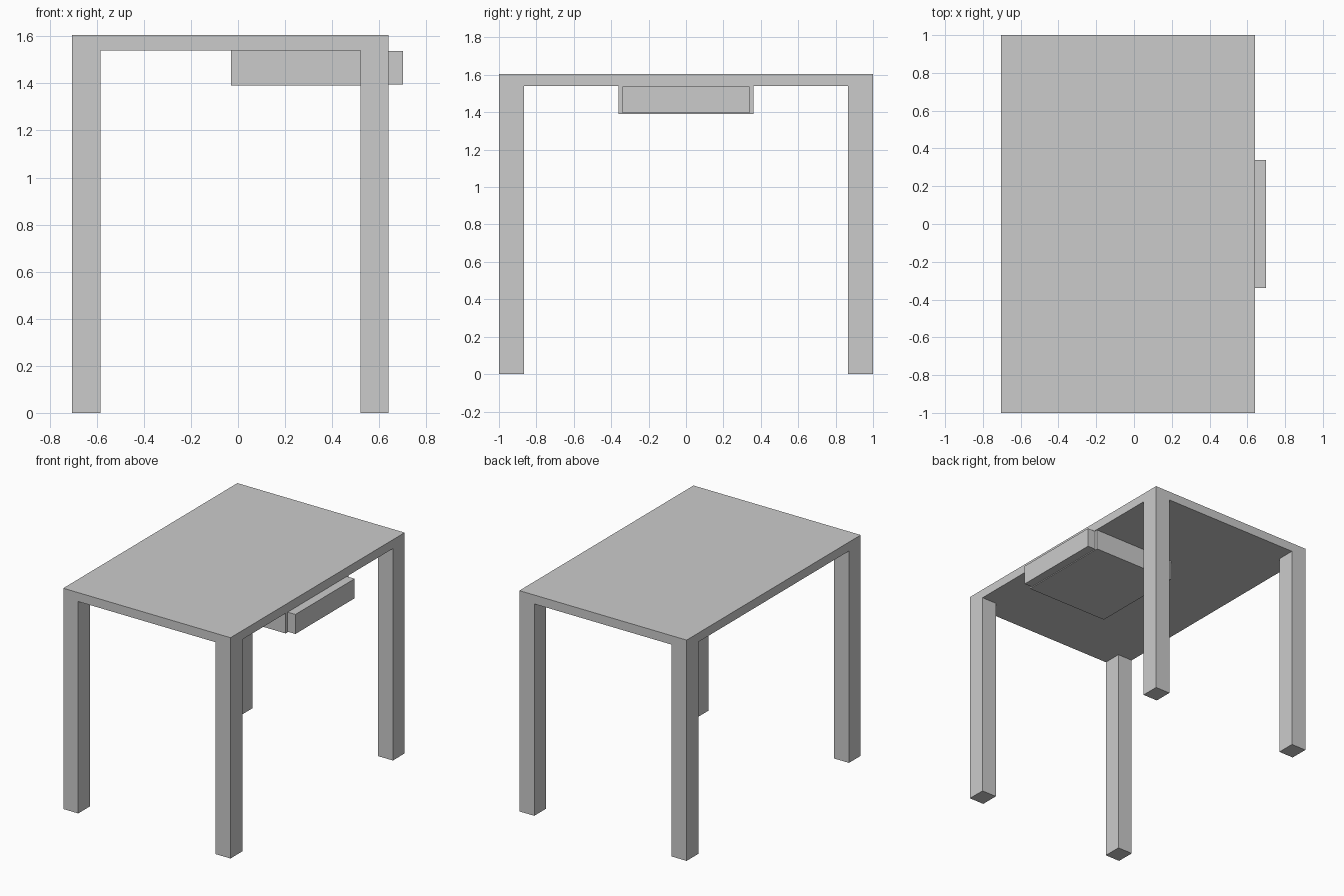
import bpy, bmesh
from mathutils import Vector

if "Cube" in bpy.data.objects:
    bpy.data.objects.remove(bpy.data.objects["Cube"])

X0, X1, Y = -0.705, 0.64, 1.0      # table top footprint
Z_UNDER, Z_TOP = 1.54, 1.605       # table top thickness
LEG_X, LEG_Y = 0.12, 0.135         # leg section


def box_bmesh(lo, hi):
    lo, hi = Vector(lo), Vector(hi)
    bm = bmesh.new()
    bmesh.ops.create_cube(bm, size=1)
    for v in bm.verts:
        v.co = (lo + hi) / 2 + Vector(a * b for a, b in zip(v.co, hi - lo))
    return bm


def finish(bm, name):
    bmesh.ops.recalc_face_normals(bm, faces=bm.faces)
    mesh = bpy.data.meshes.new(name)
    bm.to_mesh(mesh)
    bm.free()
    obj = bpy.data.objects.new(name, mesh)
    bpy.context.collection.objects.link(obj)
    return obj


# Table: one slab, cut at the leg lines, corner faces extruded to the floor
bm = box_bmesh((X0, -Y, Z_UNDER), (X1, Y, Z_TOP))
cuts = [((X0 + LEG_X, 0, 0), (1, 0, 0)), ((X1 - LEG_X, 0, 0), (1, 0, 0)),
        ((0, LEG_Y - Y, 0), (0, 1, 0)), ((0, Y - LEG_Y, 0), (0, 1, 0))]
for co, no in cuts:
    bmesh.ops.bisect_plane(bm, geom=bm.verts[:] + bm.edges[:] + bm.faces[:],
                           plane_co=co, plane_no=no)
bm.normal_update()
corners = []
for f in bm.faces:
    c = f.calc_center_median()
    in_leg_x = c.x < X0 + LEG_X or c.x > X1 - LEG_X
    if f.normal.z < -0.9 and in_leg_x and abs(c.y) > Y - LEG_Y:
        corners.append(f)
legs = bmesh.ops.extrude_discrete_faces(bm, faces=corners)["faces"]
for v in {v for f in legs for v in f.verts}:
    v.co.z = 0
bmesh.ops.remove_doubles(bm, verts=bm.verts, dist=1e-5)
finish(bm, "table_top_and_legs")

# Drawer housing under the top, and the drawer pulled slightly out of it
finish(box_bmesh((-0.03, -0.36, 1.39), (0.635, 0.36, Z_UNDER)), "drawer_housing")
finish(box_bmesh((0.61, -0.34, 1.396), (0.70, 0.34, 1.538)), "drawer")
